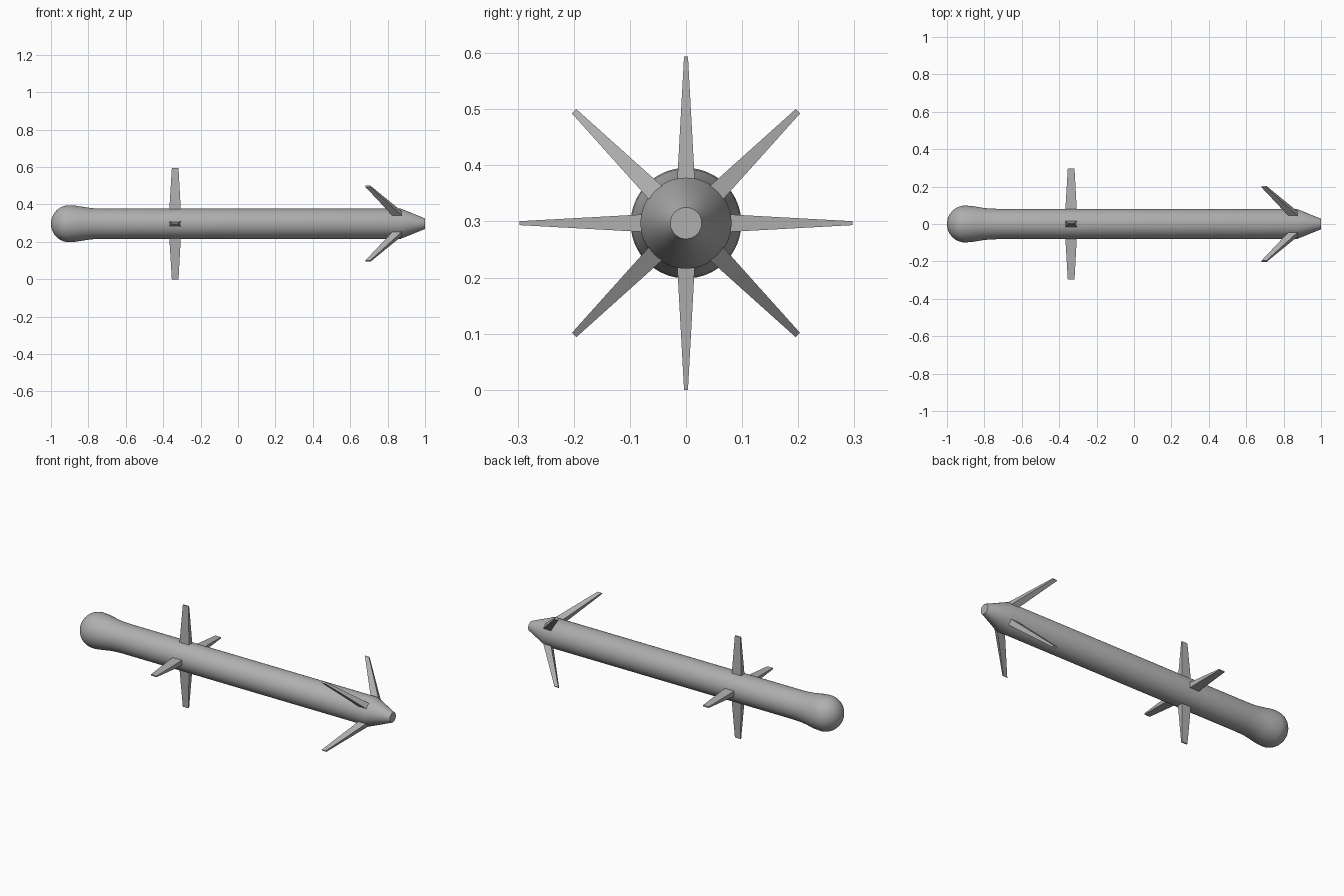
import bpy, math
from mathutils import Matrix, Vector

if "Cube" in bpy.data.objects:
    bpy.data.objects.remove(bpy.data.objects["Cube"])

CZ = 0.297    # height of the long axis
SEGS = 64

# Darker grey finish shared by all parts
grey = bpy.data.materials.new("dark_grey")
grey.diffuse_color = (0.43, 0.43, 0.43, 1)
grey.use_nodes = True
grey.node_tree.nodes["Principled BSDF"].inputs["Base Color"].default_value = grey.diffuse_color


def make_object(name, verts, faces, smooth=False):
    mesh = bpy.data.meshes.new(name)
    mesh.from_pydata(verts, [], faces)
    mesh.update()
    mesh.materials.append(grey)
    obj = bpy.data.objects.new(name, mesh)
    bpy.context.collection.objects.link(obj)
    if smooth:
        bpy.context.view_layer.objects.active = obj
        obj.select_set(True)
        bpy.ops.object.shade_smooth_by_angle(angle=math.radians(25))
        obj.select_set(False)
    return obj


def lathe_x(name, profile):
    """Revolve (x, radius) points around the long axis; flat cap on both ends."""
    verts, faces = [], []
    for x, r in profile:
        for i in range(SEGS):
            a = 2 * math.pi * i / SEGS
            verts.append((x, r * math.cos(a), CZ + r * math.sin(a)))
    for k in range(len(profile) - 1):
        for i in range(SEGS):
            j = (i + 1) % SEGS
            a, b = k * SEGS, (k + 1) * SEGS
            faces.append((a + i, a + j, b + j, b + i))
    n = (len(profile) - 1) * SEGS
    faces.append(tuple(reversed(range(SEGS))))
    faces.append(tuple(range(n, n + SEGS)))
    return make_object(name, verts, faces, smooth=True)


def fin(name, root, tip, angle):
    """Tapered bar; root and tip are (rear x, front x, radius, half thickness)."""
    verts = []
    rot = Matrix.Rotation(angle, 4, 'X')
    for x0, x1, r, t in (root, tip):
        for x, y in ((x0, -t), (x1, -t), (x1, t), (x0, t)):
            verts.append(rot @ Vector((x, y, r)) + Vector((0, 0, CZ)))
    faces = [(3, 2, 1, 0), (4, 5, 6, 7)]
    faces += [(i, (i + 1) % 4, (i + 1) % 4 + 4, i + 4) for i in range(4)]
    return make_object(name, verts, faces)


# Body: rounded dome, flare, long tube and truncated cone
dome = [(-0.903 - 0.097 * math.cos(a), 0.0985 * math.sin(a))
        for a in (math.radians(2 + 88 * i / 14) for i in range(15))]
flare = [(-0.87, 0.0965), (-0.84, 0.092), (-0.81, 0.087), (-0.77, 0.0825), (-0.72, 0.081)]
cone = [(0.87, 0.081), (1.0, 0.028)]
lathe_x("body", dome + flare + cone)

# Straight middle wings in a plus, swept end fins in a cross
for i in range(4):
    fin(f"middle_wing_{i + 1}", (-0.368, -0.305, 0.06, 0.0165),
        (-0.354, -0.318, 0.297, 0.0035), i * math.pi / 2)
    fin(f"end_fin_{i + 1}", (0.838, 0.890, 0.06, 0.0175),
        (0.682, 0.708, 0.282, 0.0055), (i + 0.5) * math.pi / 2)
